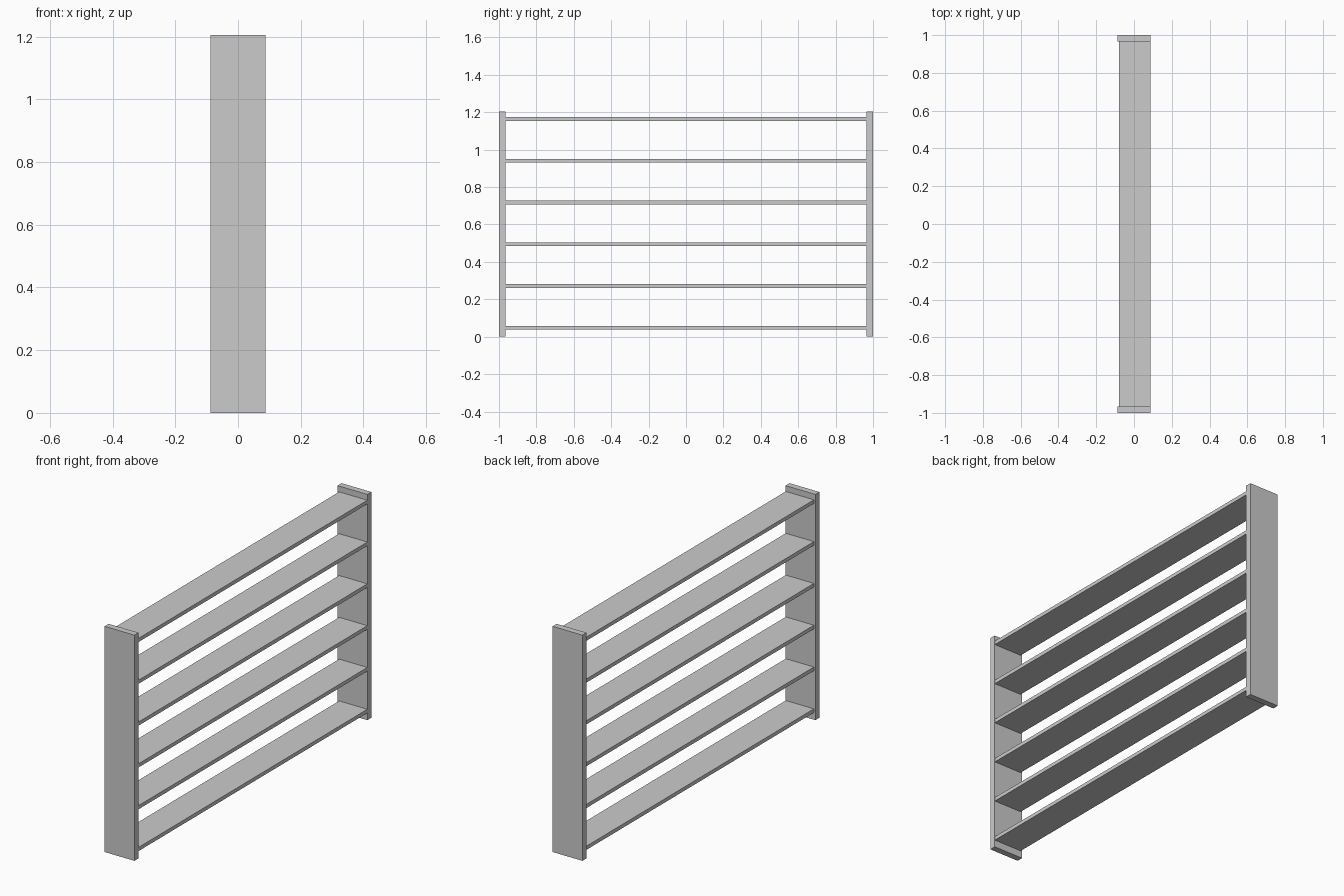
import bpy

if "Cube" in bpy.data.objects:
    bpy.data.objects.remove(bpy.data.objects["Cube"])


def box(name, lo, hi):
    """Axis-aligned box between two corners."""
    size = [b - a for a, b in zip(lo, hi)]
    mid = [(a + b) / 2 for a, b in zip(lo, hi)]
    bpy.ops.mesh.primitive_cube_add(size=1, location=mid)
    ob = bpy.context.object
    ob.name = name
    ob.scale = size
    bpy.ops.object.transform_apply(location=False, rotation=False, scale=True)
    return ob


HALF_DEPTH = 0.088
HEIGHT = 1.205
INNER = 0.966

# Upright end panels
box("side_panel_front", (-HALF_DEPTH, -1, 0), (HALF_DEPTH, -INNER, HEIGHT))
box("side_panel_back", (-HALF_DEPTH, INNER, 0), (HALF_DEPTH, 1, HEIGHT))

# Six evenly spaced shelves, set back slightly on the -x side
for i in range(6):
    z = 0.048 + i * 0.2232
    box(f"shelf_{i + 1}", (-0.079, -INNER, z - 0.01), (0.0875, INNER, z + 0.01))
